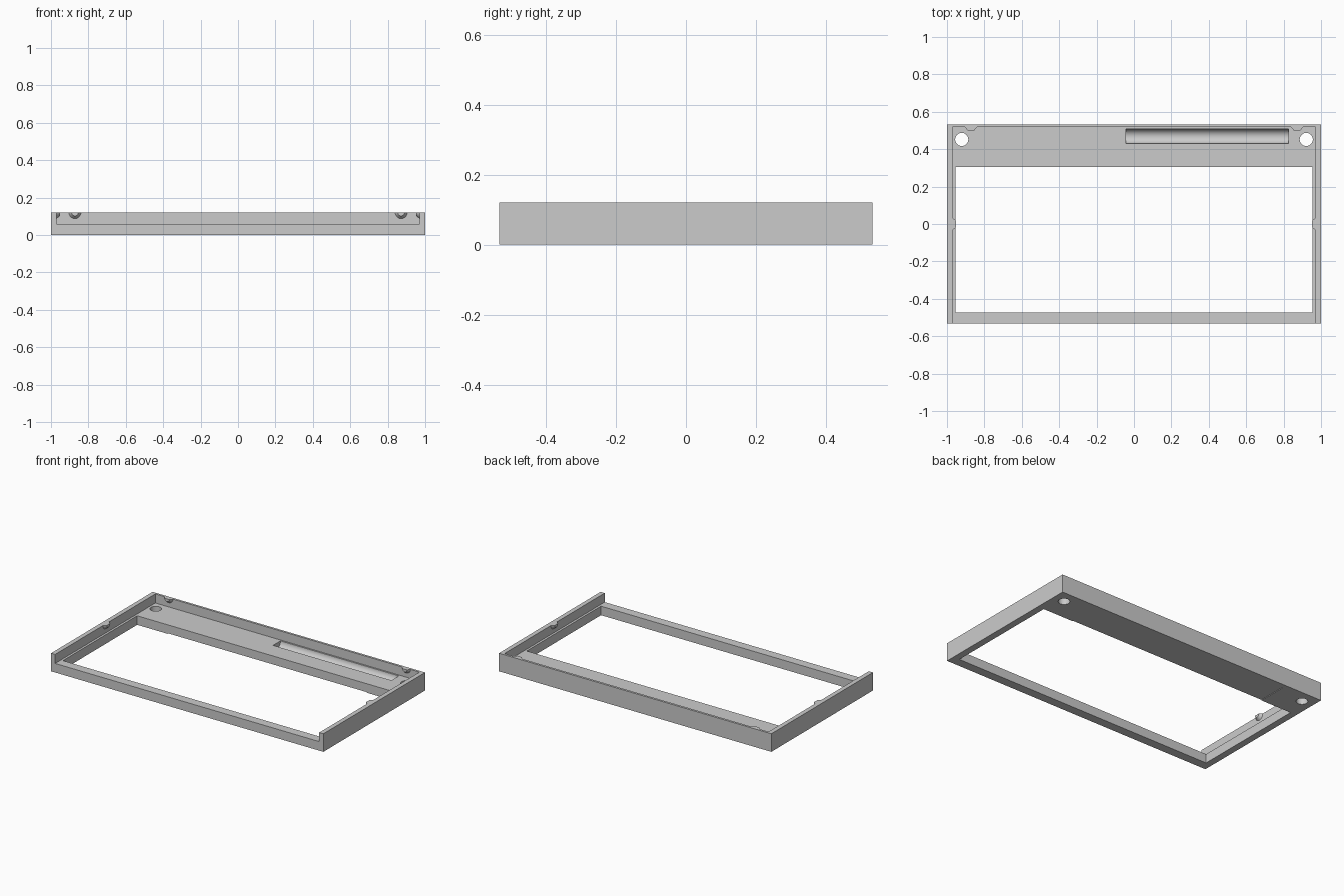
import bpy, bmesh, math
from mathutils import Matrix, Vector

cube = bpy.data.objects.get("Cube")
if cube:
    bpy.data.objects.remove(cube, do_unlink=True)

grey = bpy.data.materials.new("plain grey")
grey.use_nodes = True
grey.diffuse_color = (0.6, 0.6, 0.6, 1)
grey.node_tree.nodes["Principled BSDF"].inputs["Base Color"].default_value = (0.6, 0.6, 0.6, 1)

HALF_Y, HEIGHT, FLOOR = 0.533, 0.12, 0.06
WALL_X, WALL_Y = 0.97, 0.518


def finish(bm, name):
    bmesh.ops.recalc_face_normals(bm, faces=bm.faces)
    mesh = bpy.data.meshes.new(name)
    bm.to_mesh(mesh)
    bm.free()
    obj = bpy.data.objects.new(name, mesh)
    bpy.context.collection.objects.link(obj)
    mesh.materials.append(grey)
    return obj


def box(name, low, high):
    bm = bmesh.new()
    low, high = Vector(low), Vector(high)
    bmesh.ops.create_cube(bm, size=1, matrix=Matrix.Translation((low + high) / 2)
                          @ Matrix.Diagonal((*(high - low), 1)))
    return finish(bm, name)


def cylinder(name, centre, radius, depth, rotation=Matrix()):
    bm = bmesh.new()
    bmesh.ops.create_cone(bm, cap_ends=True, segments=48, radius1=radius, radius2=radius,
                          depth=depth, matrix=Matrix.Translation(centre) @ rotation)
    return finish(bm, name)


def activate(obj):
    bpy.ops.object.select_all(action='DESELECT')
    obj.select_set(True)
    bpy.context.view_layer.objects.active = obj


def cut(obj, cutter):
    cutter.hide_render = True
    mod = obj.modifiers.new("cut", 'BOOLEAN')
    mod.operation, mod.solver, mod.object = 'DIFFERENCE', 'EXACT', cutter
    activate(obj)
    bpy.ops.object.modifier_apply(modifier=mod.name)
    bpy.data.objects.remove(cutter, do_unlink=True)


# Frame: solid block hollowed from above, open at the front
frame = box("frame", (-1, -HALF_Y, 0), (1, HALF_Y, HEIGHT))
cut(frame, box("tray_cutter", (-WALL_X, -0.7, FLOOR), (WALL_X, WALL_Y, 0.3)))
cut(frame, box("window_cutter", (-0.955, -0.473, -0.1), (0.955, 0.306, 0.2)))

# Round through holes in the back corners
for side in (-1, 1):
    cut(frame, cylinder("hole_cutter", (side * 0.921, 0.452, 0.05), 0.035, 0.3))

# Half-round trough in the back shelf
along_x = Matrix.Rotation(math.pi / 2, 4, 'Y')
cut(frame, cylinder("trough_cutter", (0.391, 0.469, FLOOR), 0.039, 0.869, along_x))

# Shallow recess under the back shelf
cut(frame, box("recess_cutter", (-0.73, 0.25, -0.1), (0.73, 0.503, 0.004)))
activate(frame)
bpy.ops.object.shade_smooth_by_angle(angle=math.radians(30))


# Snap bumps: tapered half rounds, flush with the top of the walls
def bump(name, position, angle):
    bm = bmesh.new()
    depth = 0.018
    bmesh.ops.create_cone(bm, cap_ends=True, segments=32, radius1=0.032, radius2=0.018, depth=depth,
                          matrix=Matrix.Translation((0, -depth / 2, 0))
                          @ Matrix.Rotation(math.pi / 2, 4, 'X'))
    bmesh.ops.bisect_plane(bm, geom=bm.verts[:] + bm.edges[:] + bm.faces[:],
                           plane_co=(0, 0, 0), plane_no=(0, 0, 1), clear_outer=True)
    bmesh.ops.holes_fill(bm, edges=[e for e in bm.edges if e.is_boundary])
    bm.transform(Matrix.Translation(position) @ Matrix.Rotation(angle, 4, 'Z'))
    obj = finish(bm, name)
    activate(obj)
    bpy.ops.object.shade_smooth_by_angle(angle=math.radians(30))


for side, label in ((1, "left"), (-1, "right")):
    bump(label + "_back_bump", (side * 0.872, WALL_Y, HEIGHT), 0)
    bump(label + "_side_bump", (side * WALL_X, 0, HEIGHT), -side * math.pi / 2)
